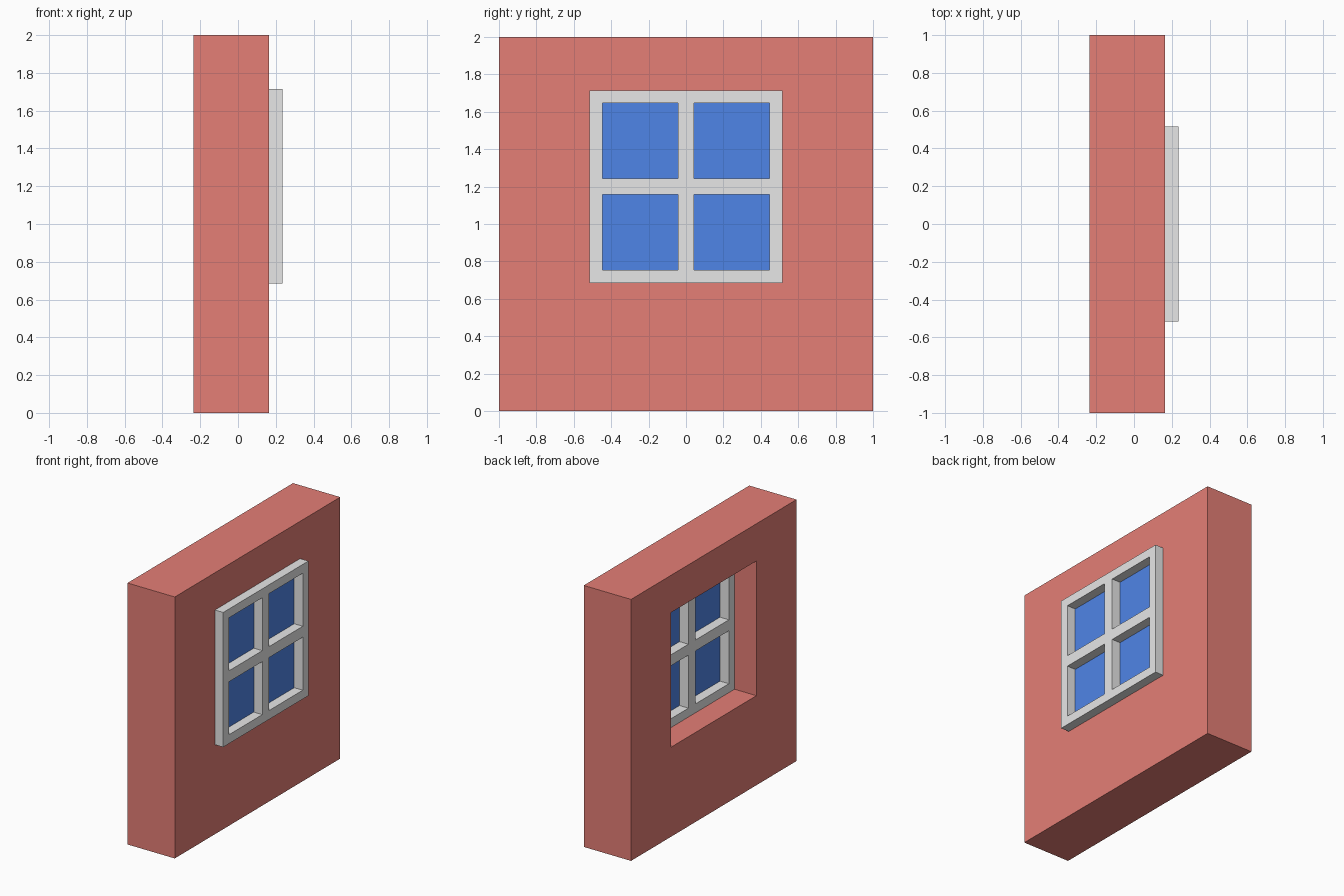
import bpy
import bmesh

cube = bpy.data.objects.get("Cube")
if cube:
    bpy.data.objects.remove(cube, do_unlink=True)


def material(name, rgb):
    mat = bpy.data.materials.new(name)
    mat.use_nodes = True
    color = (*rgb, 1.0)
    mat.diffuse_color = color
    mat.node_tree.nodes["Principled BSDF"].inputs["Base Color"].default_value = color
    return mat


def panel(name, x_back, x_front, ys, zs, holes, mat):
    """Slab laid out as a y/z grid, with the listed grid cells left open."""
    bm = bmesh.new()
    grid = [[bm.verts.new((x_back, y, z)) for z in zs] for y in ys]
    for i in range(len(ys) - 1):
        for j in range(len(zs) - 1):
            if (i, j) not in holes:
                bm.faces.new((grid[i][j], grid[i][j + 1],
                              grid[i + 1][j + 1], grid[i + 1][j]))
    front = bmesh.ops.extrude_face_region(bm, geom=bm.faces[:], use_keep_orig=True)
    moved = [g for g in front["geom"] if isinstance(g, bmesh.types.BMVert)]
    bmesh.ops.translate(bm, verts=moved, vec=(x_front - x_back, 0, 0))
    bmesh.ops.recalc_face_normals(bm, faces=bm.faces[:])
    mesh = bpy.data.meshes.new(name)
    bm.to_mesh(mesh)
    bm.free()
    mesh.materials.append(mat)
    obj = bpy.data.objects.new(name, mesh)
    bpy.context.collection.objects.link(obj)
    return obj


brick_red = material("brick red", (0.78, 0.21, 0.18))
frame_white = material("frame white", (0.8, 0.8, 0.8))
glass_blue = material("glass blue", (0.08, 0.24, 0.82))

# Window layout: outer edge, pane edge and half mullion about its centre
OUTER, PANE, MULLION = 0.515, 0.447, 0.042
CENTRE_Z = 1.2
steps = [-OUTER, -PANE, -MULLION, MULLION, PANE, OUTER]
heights = [CENTRE_Z + s for s in steps]

# Wall with a square opening
panel("wall", -0.235, 0.165, [-1, -OUTER, OUTER, 1],
      [0, CENTRE_Z - OUTER, CENTRE_Z + OUTER, 2], {(1, 1)}, brick_red)

# Frame with four pane openings, standing proud of the wall
panes = [(i, j) for i in (1, 3) for j in (1, 3)]
panel("window_frame", -0.05, 0.235, steps, heights, set(panes), frame_white)

# Glass panes recessed on both sides of the frame
for i, j in panes:
    side = "right" if i == 1 else "left"
    level = "lower" if j == 1 else "upper"
    panel(f"{level}_{side}_pane", 0.025, 0.163,
          steps[i:i + 2], heights[j:j + 2], set(), glass_blue)
